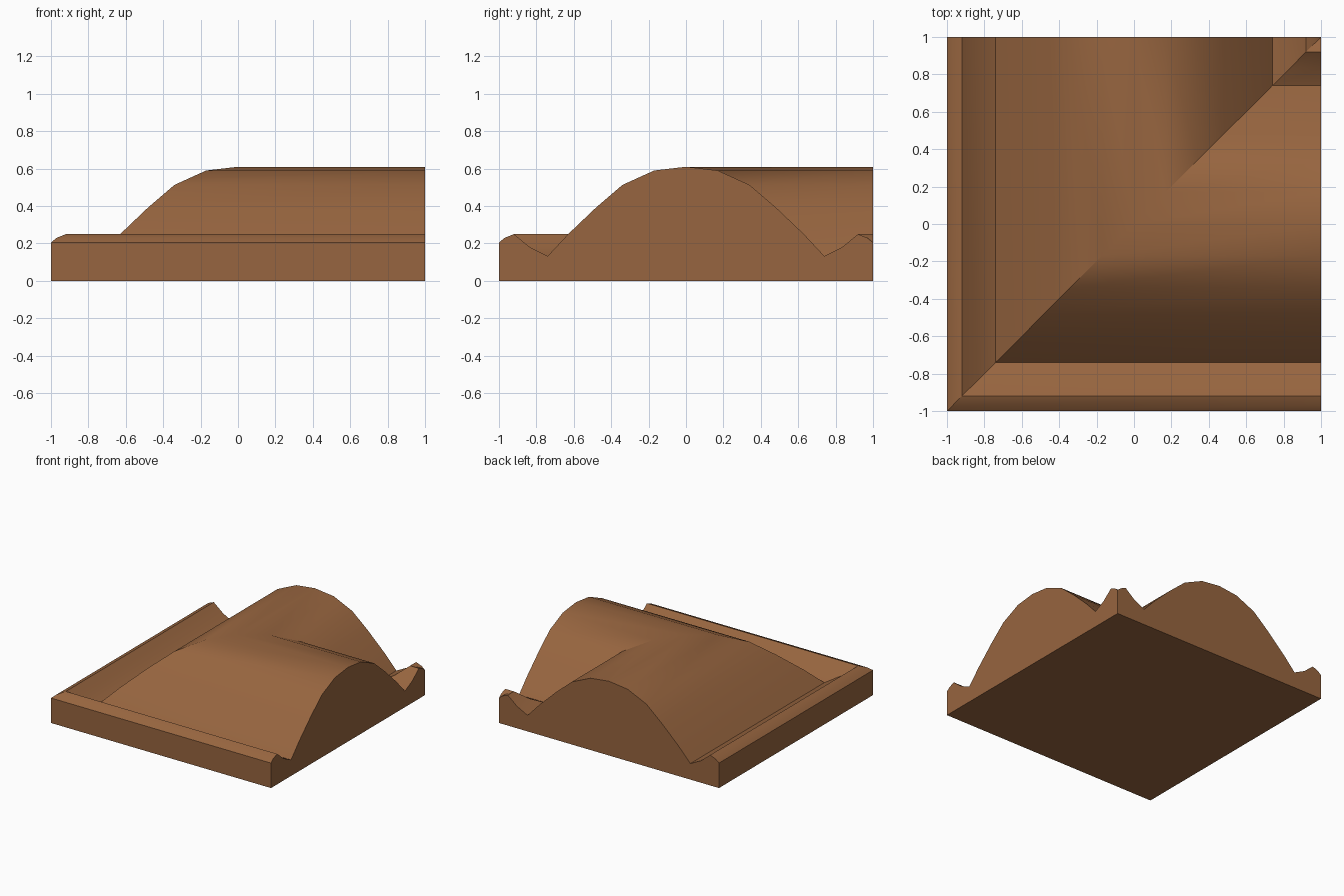
import bpy, bmesh, math

if "Cube" in bpy.data.objects:
    bpy.data.objects.remove(bpy.data.objects["Cube"])

# Half profile from outer edge to crest: (position across, height)
half = [(-1, .205), (-.97, .23), (-.92, .25), (-.835, .18), (-.74, .132),
        (-.63, .25), (-.48, .393), (-.34, .513), (-.17, .59)]
profile = half + [(0, .61)] + [(-t, z) for t, z in reversed(half)]

bm = bmesh.new()

# Two runs of the moulding, meeting on a diagonal mitre
mitre = [bm.verts.new((t, t, z)) for t, z in profile]
x_end = [bm.verts.new((1, t, z)) for t, z in profile[:-1]] + [mitre[-1]]
y_end = [bm.verts.new((t, 1, z)) for t, z in profile[:-1]] + [mitre[-1]]


def face(verts):
    bm.faces.new(list(dict.fromkeys(verts)))


for i in range(len(profile) - 1):
    face([mitre[i], x_end[i], x_end[i + 1], mitre[i + 1]])
    face([mitre[i + 1], y_end[i + 1], y_end[i], mitre[i]])

# Flat base and side walls
a, b, c, d = [bm.verts.new((x, y, 0)) for x, y in ((-1, -1), (1, -1), (1, 1), (-1, 1))]
face([d, c, b, a])
face([a, b, x_end[0], mitre[0]])
face([d, a, mitre[0], y_end[0]])
face([b, c] + x_end[::-1])
face([c, d] + y_end)

bmesh.ops.recalc_face_normals(bm, faces=bm.faces)
mesh = bpy.data.meshes.new("corner_moulding")
bm.to_mesh(mesh)
bm.free()
obj = bpy.data.objects.new("corner_moulding", mesh)
bpy.context.collection.objects.link(obj)

# Brown wood
mat = bpy.data.materials.new("brown_wood")
mat.diffuse_color = (.31, .13, .05, 1)
mat.use_nodes = True
mat.node_tree.nodes["Principled BSDF"].inputs["Base Color"].default_value = mat.diffuse_color
mesh.materials.append(mat)

# Smooth crest, sharp creases
bpy.context.view_layer.objects.active = obj
obj.select_set(True)
bpy.ops.object.shade_smooth_by_angle(angle=math.radians(30))
